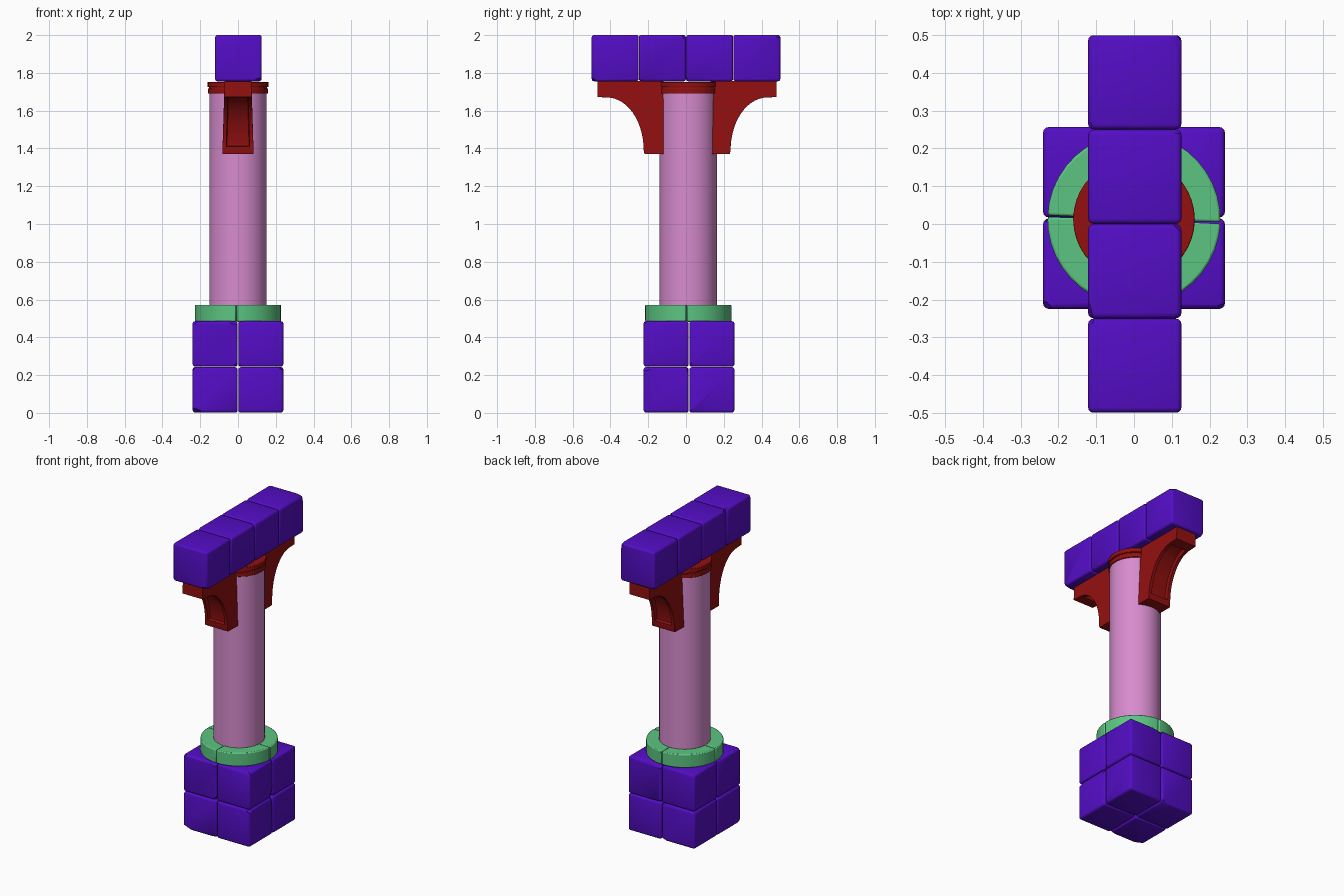
import bpy, bmesh, math, random
from mathutils import Vector, Matrix

random.seed(7)
if "Cube" in bpy.data.objects:
    bpy.data.objects.remove(bpy.data.objects["Cube"])

CY = 0.012  # column axis offset in y


def material(name, rgb):
    m = bpy.data.materials.new(name)
    m.use_nodes = True
    m.diffuse_color = (*rgb, 1)
    m.node_tree.nodes["Principled BSDF"].inputs["Base Color"].default_value = (*rgb, 1)
    return m


purple = material("purple stone", (0.088, 0.004, 0.56))
pink = material("pink shaft", (0.68, 0.26, 0.62))
green = material("green ring", (0.107, 0.56, 0.22))
red = material("dark red", (0.29, 0.005, 0.005))


def finish(bm, name, mat, bevel=0, angle=35):
    bmesh.ops.recalc_face_normals(bm, faces=bm.faces)
    me = bpy.data.meshes.new(name)
    bm.to_mesh(me)
    bm.free()
    me.materials.append(mat)
    ob = bpy.data.objects.new(name, me)
    bpy.context.collection.objects.link(ob)
    bpy.ops.object.select_all(action="DESELECT")
    ob.select_set(True)
    bpy.context.view_layer.objects.active = ob
    bpy.ops.object.shade_smooth_by_angle(angle=math.radians(angle))
    if bevel:
        mod = ob.modifiers.new("soft edges", "BEVEL")
        mod.width, mod.segments, mod.limit_method = bevel, 2, "ANGLE"
        mod.angle_limit = math.radians(40)
    return ob


def worn_block(name, centre, size):
    """Rounded stone cube with a few chipped corners and edges."""
    bm = bmesh.new()
    bmesh.ops.create_cube(bm, size=1, matrix=Matrix.Diagonal((*size, 1)))
    bmesh.ops.bevel(bm, geom=bm.edges[:], offset=0.014, segments=3, profile=0.5, affect="EDGES")
    for _ in range(5):
        n = Vector([random.choice((-1, 1)) * random.uniform(0.15, 1) for _ in range(3)]).normalized()
        reach = max(v.co.dot(n) for v in bm.verts)
        cut = bmesh.ops.bisect_plane(bm, geom=bm.verts[:] + bm.edges[:] + bm.faces[:],
                                     plane_co=n * (reach - random.uniform(0.003, 0.009)),
                                     plane_no=n, clear_outer=True)
        rim = [e for e in cut["geom_cut"] if isinstance(e, bmesh.types.BMEdge)]
        bmesh.ops.holes_fill(bm, edges=rim, sides=0)
    bmesh.ops.translate(bm, verts=bm.verts, vec=centre)
    return finish(bm, name, purple)


def disc(name, radius, z0, z1, mat, bevel=0):
    bm = bmesh.new()
    bmesh.ops.create_cone(bm, cap_ends=True, segments=40, radius1=radius, radius2=radius,
                          depth=z1 - z0, matrix=Matrix.Translation((0, CY, (z0 + z1) / 2)))
    return finish(bm, name, mat, bevel)


def ring_segment(name, start, end, r0, r1, z0, z1):
    bm = bmesh.new()
    steps = 10
    angles = [start + (end - start) * i / steps for i in range(steps + 1)]
    outline = [(r1, a) for a in angles] + [(r0, a) for a in reversed(angles)]
    face = bm.faces.new([bm.verts.new((r * math.cos(a), CY + r * math.sin(a), z0)) for r, a in outline])
    ext = bmesh.ops.extrude_face_region(bm, geom=[face])["geom"]
    bmesh.ops.translate(bm, vec=(0, 0, z1 - z0), verts=[v for v in ext if isinstance(v, bmesh.types.BMVert)])
    return finish(bm, name, green, 0.006)


def bracket(name, side):
    """Curved bracket with a sunken panel along its underside."""
    foot, top, n = 1.37, 1.757, 14
    arc = [(0.425 - 0.195 * math.cos(t), 1.39 + 0.28 * math.sin(t))
           for t in (math.pi / 2 * i / n for i in range(n + 1))]
    profile = [(0.125, foot), (0.226, foot)] + arc + [(0.474, 1.672), (0.474, top), (0.125, top)]
    bm = bmesh.new()

    def half_width(z):
        return 0.083 - 0.012 * (z - foot) / (top - foot)

    left, right = ([bm.verts.new((s * half_width(z), 0.006 + side * y, z)) for y, z in profile]
                   for s in (1, -1))
    bm.faces.new(left)
    bm.faces.new(right[::-1])
    strips = []
    for i in range(len(profile)):
        j = (i + 1) % len(profile)
        strips.append(bm.faces.new((left[i], right[i], right[j], left[j])))
    bmesh.ops.recalc_face_normals(bm, faces=bm.faces)
    bmesh.ops.inset_region(bm, faces=strips[2:2 + n], thickness=0.02, use_even_offset=True)
    bmesh.ops.inset_region(bm, faces=strips[2:2 + n], thickness=0.003, depth=-0.022, use_even_offset=True)
    return finish(bm, name, red, 0.004)


# Base: two layers of four stone cubes
for level in range(2):
    for sx in (-1, 1):
        for sy in (-1, 1):
            worn_block("base_block", (sx * 0.121, CY + 0.004 + sy * 0.121, 0.122 + level * 0.243),
                       (0.239, 0.239, 0.241))

# Segmented ring around the foot of the shaft
for q in range(4):
    a = q * math.pi / 2 - 0.04
    ring_segment("foot_ring_segment", a + 0.01, a + math.pi / 2 - 0.01, 0.149, 0.229, 0.484, 0.572)

# Shaft and stacked cap discs
disc("shaft", 0.152, 0.48, 1.7, pink)
disc("cap_lower", 0.159, 1.69, 1.718, red, 0.003)
disc("cap_neck", 0.154, 1.715, 1.727, red)
disc("cap_upper", 0.161, 1.724, 1.752, red, 0.003)

# Brackets front and back
bracket("front_bracket", -1)
bracket("back_bracket", 1)

# Top beam of four stone cubes
for i in range(4):
    worn_block("beam_block", (0.002, -0.375 + i * 0.25, 1.878), (0.247, 0.249, 0.246))
